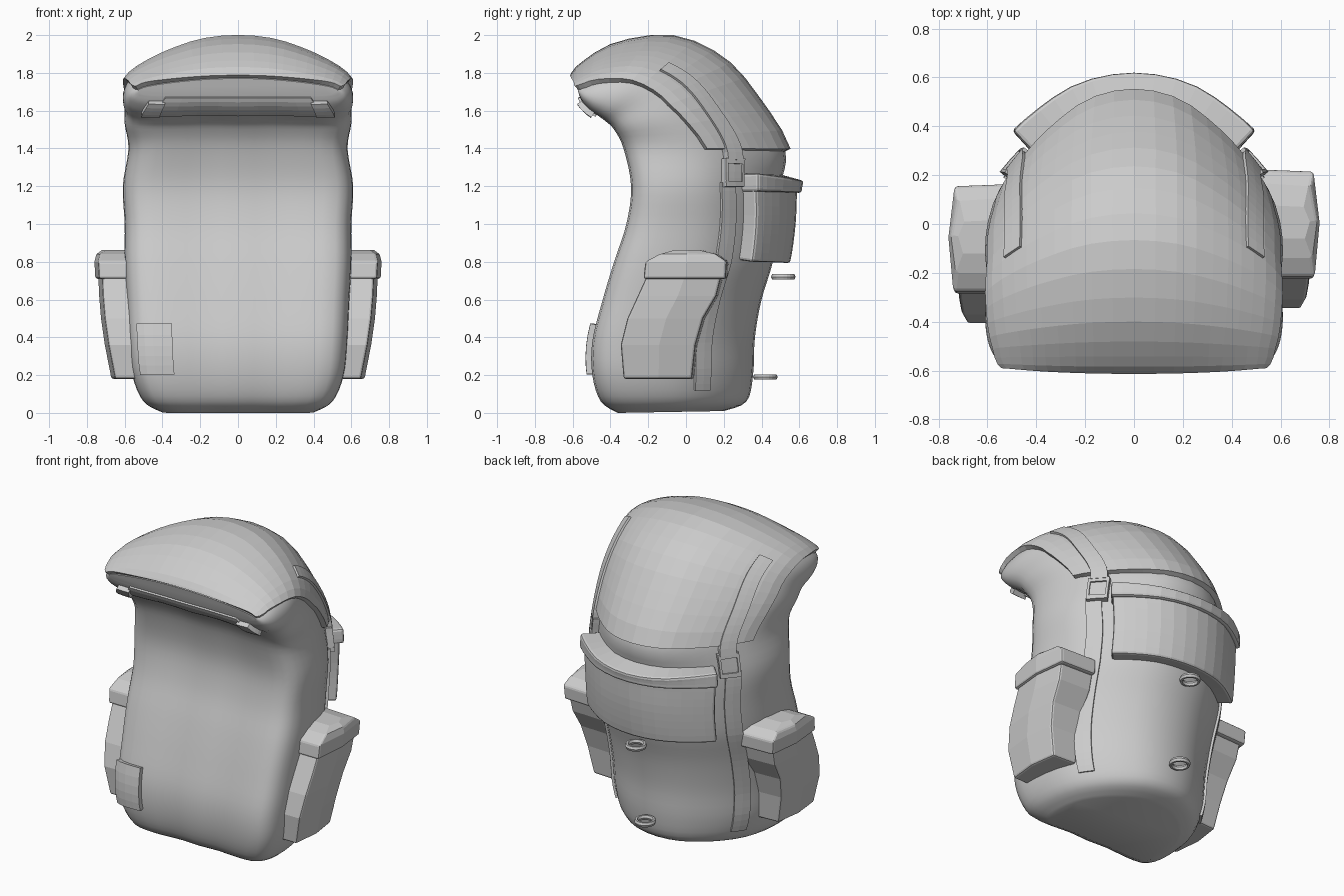
import bpy, bmesh, math
from mathutils import Vector

if "Cube" in bpy.data.objects:
    bpy.data.objects.remove(bpy.data.objects["Cube"])

# Side-view stations: front y,z / back y,z / half width
STATIONS = [
    (-.36, .0, .20, .01, .40), (-.45, .06, .32, .06, .50), (-.495, .2, .355, .2, .56),
    (-.495, .38, .365, .4, .58), (-.44, .6, .40, .6, .59), (-.38, .8, .46, .8, .60),
    (-.315, 1.0, .49, 1.0, .60), (-.29, 1.2, .50, 1.2, .61), (-.33, 1.4, .525, 1.39, .58),
    (-.38, 1.5, .375, 1.64, .60), (-.42, 1.54, .19, 1.855, .60), (-.46, 1.57, -.07, 1.97, .61),
    (-.505, 1.6, -.36, 1.935, .60), (-.545, 1.64, -.54, 1.83, .57), (-.565, 1.68, -.59, 1.77, .53)]
# Half cross-section: x fraction, depth fraction (front to back)
RING = [(0, .005), (.3, .015), (.6, 0), (.86, .01), (.97, .09), (1, .22), (.98, .38),
        (.9, .54), (.74, .695), (.55, .83), (.3, .955), (0, 1)]
FULL = RING + [(-x, t) for x, t in RING[-2:0:-1]]
N = len(FULL)


def spline(rows, v, closed=False):
    """Smooth interpolation through rows at parameter v."""
    n = len(rows)
    k = math.floor(v) if closed else max(0, min(n - 2, math.floor(v)))
    f = v - k
    a, b, c, d = [rows[j % n if closed else max(0, min(n - 1, j))] for j in range(k - 1, k + 3)]
    return [q + .5 * f * (r - p + f * (2 * p - 5 * q + 4 * r - t + f * (3 * (q - r) + t - p)))
            for p, q, r, t in zip(a, b, c, d)]


def surf(s, i, off=0.0):
    """Point on the bag surface, pushed outward by off."""
    fy, fz, by, bz, w = spline(STATIONS, s)
    x, t = spline(FULL, i, True)
    # the lower bag has fuller rear corners
    if t > .3:
        t += .05 * max(0, min(1, (7.5 - s) / 2.5)) * math.sin(math.pi * max(0, min(1, (t - .3) / .7)))
    p = Vector((x * w, fy + (by - fy) * t, fz + (bz - fz) * t))
    if off:
        e = .05
        top = len(STATIONS) - 1
        ds = surf(min(top, s + e), i) - surf(max(0, s - e), i)
        di = surf(s, i + e) - surf(s, i - e)
        p += di.cross(ds).normalized() * off
    return p


def make(name, verts, faces, fix=False):
    me = bpy.data.meshes.new(name)
    me.from_pydata(verts, [], faces)
    if fix:
        bm = bmesh.new()
        bm.from_mesh(me)
        bmesh.ops.recalc_face_normals(bm, faces=bm.faces)
        bm.to_mesh(me)
        bm.free()
    ob = bpy.data.objects.new(name, me)
    bpy.context.collection.objects.link(ob)
    return ob


def patch(name, s0, s1, i0, i1, thick, ns=8, ni=4, sink=.02, edge=None):
    """Slab that follows the bag surface; edge(s) can move its side borders."""
    verts = []
    for a in range(ns + 1):
        s = s0 + (s1 - s0) * a / ns
        g = edge(s) if edge else 0
        for b in range(ni + 1):
            verts.append(surf(s, i0 - g + (i1 - i0 + 2 * g) * b / ni, thick))
    w = ni + 1
    faces = [(a * w + b, a * w + b + 1, (a + 1) * w + b + 1, (a + 1) * w + b)
             for a in range(ns) for b in range(ni)]
    ob = make(name, verts, faces)
    m = ob.modifiers.new("thickness", 'SOLIDIFY')
    m.thickness = thick + sink
    m.offset = -1
    return ob


def bevel(ob, width, seg=2):
    m = ob.modifiers.new("bevel", 'BEVEL')
    m.width, m.segments, m.limit_method = width, seg, 'ANGLE'
    m.angle_limit = math.radians(40)


# Main bag
NS, NI = 56, 44
verts = [surf((len(STATIONS) - 1) * a / NS, N * b / NI) for a in range(NS + 1) for b in range(NI)]
faces = [(a * NI + b, a * NI + (b + 1) % NI, (a + 1) * NI + (b + 1) % NI, (a + 1) * NI + b)
         for a in range(NS) for b in range(NI)]
faces += [tuple(range(NI))[::-1], tuple(range(NS * NI, (NS + 1) * NI))]
body = make("bag_body", verts, faces)
body.select_set(True)
bpy.context.view_layer.objects.active = body
bpy.ops.object.shade_smooth_by_angle(angle=math.radians(30))

# Lid folding over the top, its side edge rising toward the back
patch("lid", 8, 14, 6.4, N - 6.4, .03, 16, 20, .015,
      edge=lambda s: max(0, s - 12.5) * .3 - max(0, 9.5 - s) * .25)
# Panel under the lid
patch("lid_underside_panel", 11.3, 13.7, -2.4, 2.4, .012, 5, 8)

# Back pocket and its flap
bevel(patch("back_pocket", 5.05, 6.95, 8.35, N - 8.35, .09, 8, 14), .015)
bevel(patch("back_pocket_flap", 6.85, 7.33, 8.3, N - 8.3, .115, 3, 14), .015)


def both(name, s0, s1, i0, i1, thick, ns=4, ni=2):
    patch(name + "_right", s0, s1, i0, i1, thick, ns, ni)
    patch(name + "_left", s0, s1, N - i1, N - i0, thick, ns, ni)


# Compression straps, lid straps and buckles
both("side_strap", 1.5, 7.1, 7.3, 7.9, .014, 24)
both("lid_strap", 7.7, 10.6, 7.45, 8.05, .042, 14)
both("buckle_plate", 7.05, 7.72, 7.45, 8.05, .03)
both("buckle_top_bar", 7.6, 7.74, 7.36, 8.13, .04, 1)
both("buckle_bottom_bar", 6.98, 7.12, 7.36, 8.13, .04, 1)
both("buckle_front_bar", 7.0, 7.72, 7.36, 7.45, .04, 2, 1)
both("buckle_rear_bar", 7.0, 7.72, 8.04, 8.13, .04, 2, 1)
# Shoulder strap anchors
both("upper_strap_anchor", 11.6, 13.2, 2.3, 2.9, .03)
patch("lower_strap_anchor_left", 2.05, 3.4, -3.2, -2.0, .03, 5, 4)


def loft_box(name, levels, side, dy):
    """Stack of outlines (z, front y, back y, outer x) sunk into the bag."""
    verts = []
    for z, y0, y1, xo in levels:
        ym = (y0 + y1) / 2 + dy
        verts += [(side * x, y, z) for x, y in
                  ((.5, y0 + dy), (xo - .02, y0 + dy), (xo, ym), (xo - .025, y1 + dy - .01), (.48, y1 + dy))]
    n = len(levels)
    faces = [(a * 5 + b, a * 5 + (b + 1) % 5, a * 5 + 5 + (b + 1) % 5, a * 5 + 5 + b)
             for a in range(n - 1) for b in range(5)]
    faces += [(4, 3, 2, 1, 0), tuple(range(n * 5 - 5, n * 5))]
    bevel(make(name, verts, faces, True), .012)


# Side pockets with flaps
for label, side, dy in (("right", 1, 0), ("left", -1, -.06)):
    loft_box("side_pocket_" + label, [(.18, -.33, .04, .67), (.36, -.345, .06, .705),
             (.5, -.31, .1, .725), (.62, -.255, .17, .735), (.74, -.2, .2, .74)], side, dy)
    loft_box("side_pocket_flap_" + label, [(.71, -.225, .22, .755), (.8, -.215, .225, .76),
             (.84, -.14, .17, .75), (.862, -.06, .08, .72)], side, dy)

# Tool loops on the back
for k, (y, z) in enumerate(((.515, .72), (.42, .19))):
    bpy.ops.mesh.primitive_torus_add(location=(0, y, z), major_radius=.053, minor_radius=.012,
                                     major_segments=20, minor_segments=6)
    loop = bpy.context.object
    loop.name = "tool_loop_%d" % (k + 1)
    loop.scale.z = 1.4
